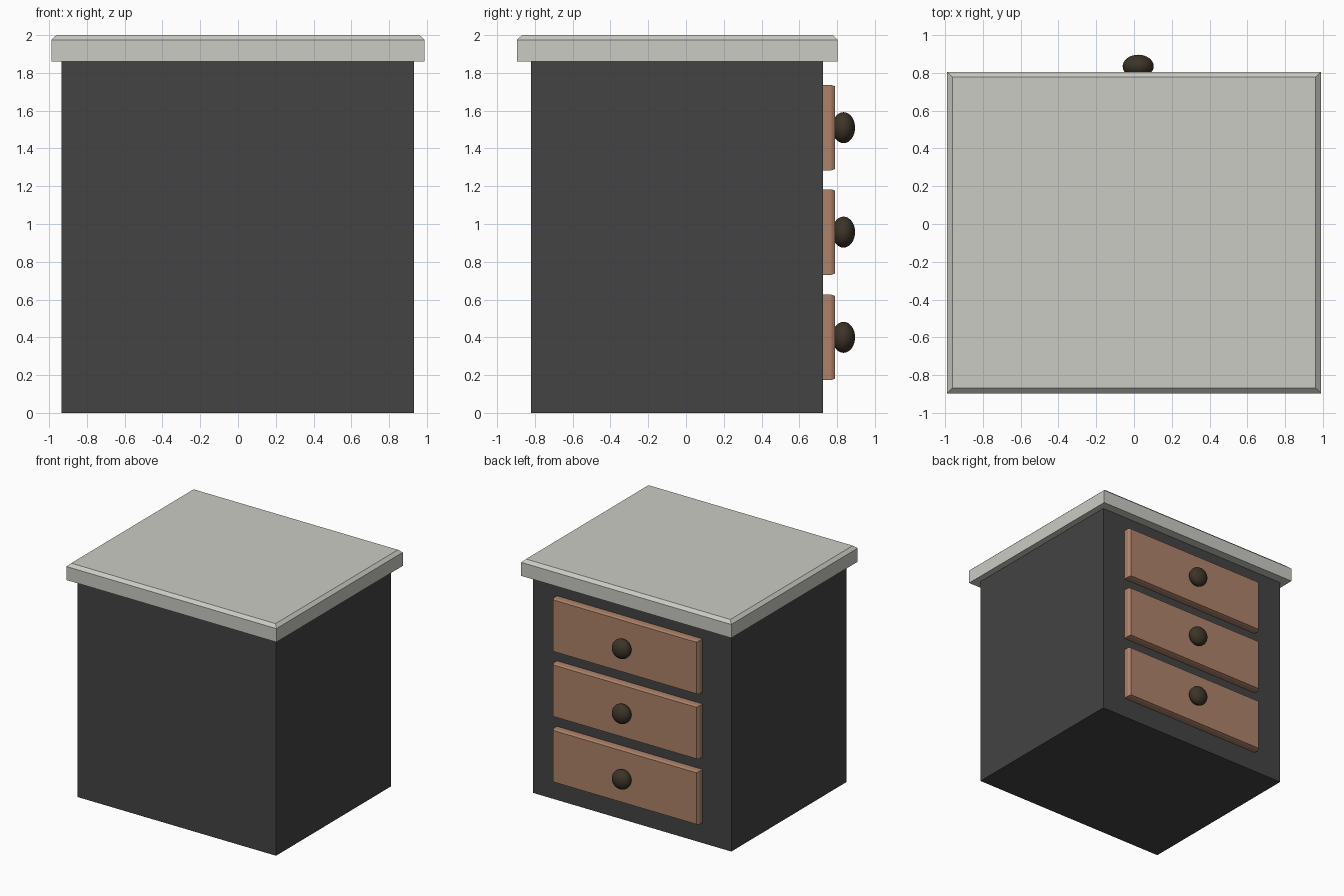
import bpy, bmesh, math

if "Cube" in bpy.data.objects:
    bpy.data.objects.remove(bpy.data.objects["Cube"])


def material(name, rgb):
    m = bpy.data.materials.new(name)
    m.diffuse_color = (*rgb, 1.0)
    m.use_nodes = True
    m.node_tree.nodes["Principled BSDF"].inputs["Base Color"].default_value = m.diffuse_color
    return m


CHARCOAL = material("charcoal_paint", (0.056, 0.056, 0.056))
STONE = material("pale_stone", (0.59, 0.60, 0.55))
WOOD = material("warm_wood", (0.42, 0.225, 0.143))
KNOB = material("dark_bronze", (0.046, 0.034, 0.021))


def loft(name, rings, mat):
    """Closed solid through a list of four-cornered rings."""
    bm = bmesh.new()
    loops = [[bm.verts.new(p) for p in ring] for ring in rings]
    for a, b in zip(loops, loops[1:]):
        for i in range(4):
            j = (i + 1) % 4
            bm.faces.new((a[i], a[j], b[j], b[i]))
    bm.faces.new(loops[0][::-1])
    bm.faces.new(loops[-1])
    bmesh.ops.recalc_face_normals(bm, faces=bm.faces)
    mesh = bpy.data.meshes.new(name)
    bm.to_mesh(mesh)
    bm.free()
    mesh.materials.append(mat)
    ob = bpy.data.objects.new(name, mesh)
    bpy.context.collection.objects.link(ob)
    return ob


def flat_ring(x0, x1, y0, y1, z, inset=0.0):
    x0, x1, y0, y1 = x0 + inset, x1 - inset, y0 + inset, y1 - inset
    return [(x0, y0, z), (x1, y0, z), (x1, y1, z), (x0, y1, z)]


def upright_ring(cx, cz, hx, hz, y):
    return [(cx - hx, y, cz - hz), (cx + hx, y, cz - hz),
            (cx + hx, y, cz + hz), (cx - hx, y, cz + hz)]


# Cabinet body
body = (-0.934, 0.932, -0.82, 0.725)
loft("cabinet_body", [flat_ring(*body, 0.0), flat_ring(*body, 1.86)], CHARCOAL)

# Worktop with chamfered upper edge
top = (-0.988, 0.988, -0.895, 0.803)
loft("worktop", [flat_ring(*top, 1.86), flat_ring(*top, 1.975),
                 flat_ring(*top, 2.0, 0.027)], STONE)

# Three drawer fronts with round knobs
CX = 0.022
for label, cz in (("lower", 0.40), ("middle", 0.957), ("upper", 1.51)):
    loft(label + "_drawer_front",
         [upright_ring(CX, cz, 0.686, 0.226, 0.72),
          upright_ring(CX, cz, 0.686, 0.226, 0.77),
          upright_ring(CX, cz, 0.674, 0.219, 0.79)], WOOD)
    bpy.ops.mesh.primitive_uv_sphere_add(
        segments=32, ring_count=16, radius=1.0,
        location=(CX, 0.834, cz), rotation=(math.pi / 2, 0, 0))
    knob = bpy.context.object
    knob.name = label + "_knob"
    knob.scale = (0.082, 0.082, 0.061)
    knob.data.materials.append(KNOB)
    bpy.ops.object.shade_smooth()
